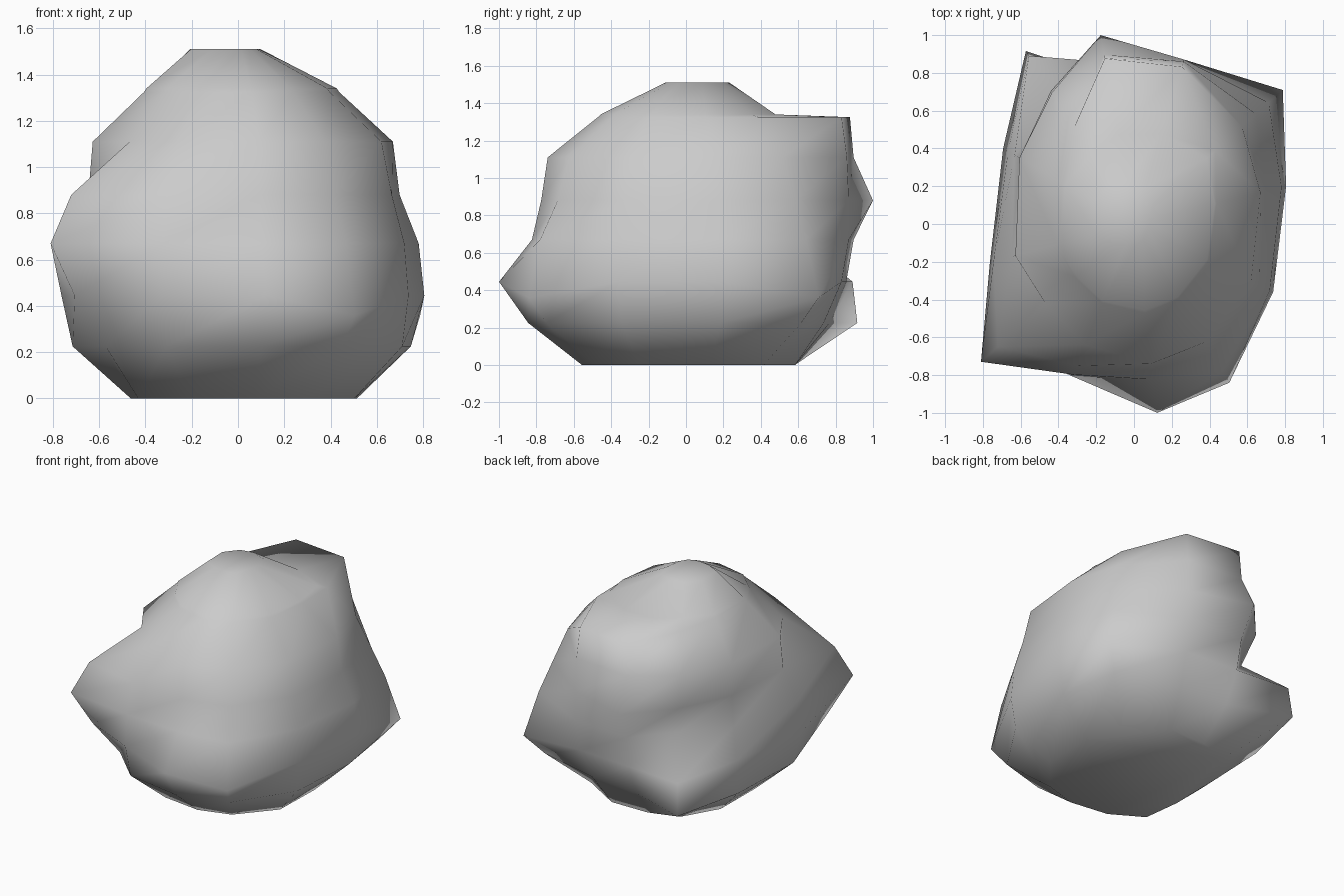
import bpy, bmesh, math

# Boulder: stacked irregular rings, one radius per compass direction
ANGLES = [14, 42, 73, 100, 122, 150, 195, 222, 248, 277, 301, 334]
RINGS = [
    (0.00, [.53, .62, .61, .59, .60, .53, .48, .58, .56, .56, .57, .56]),
    (0.225, [.77, .92, .77, .78, 1.08, .80, .74, .77, .83, .85, .87, .79]),
    (0.445, [.83, 1.06, .87, .87, 1.05, .77, .79, .95, .87, 1.007, .98, .82]),
    (0.67, [.805, .96, .91, .91, .73, .73, .77, 1.09, .86, .83, .91, .80]),
    (0.88, [.72, .87, .91, 1.015, .83, .70, .67, .97, .81, .78, .80, .74]),
    (1.11, [.69, .77, .90, .91, .82, .70, .65, .63, .69, .745, .73, .69]),
    (1.325, [.45, .58, .87, .89, .60, .44, .42, .42, .45, .475, .46, .44]),
    (1.34, [.44, .52, .50, .48, .43, .42, .41, .41, .44, .46, .45, .43]),
    (1.51, [.09, .13, .20, .235, .25, .24, .21, .15, .12, .11, .10, .09]),
]

bm = bmesh.new()
rings = []
for z, radii in RINGS:
    rings.append([bm.verts.new((r * math.cos(math.radians(a)),
                                r * math.sin(math.radians(a)), z))
                  for a, r in zip(ANGLES, radii)])

# Two corners of the widest ring sag a little
for i in (1, 10):
    rings[2][i].co.z = 0.36

# Skin between neighbouring rings
n = len(ANGLES)
for low, high in zip(rings, rings[1:]):
    for i in range(n):
        j = (i + 1) % n
        bm.faces.new((low[i], low[j], high[j], high[i]))

# Flat base and flat crown
bm.faces.new(rings[0][::-1])
bm.faces.new(rings[-1])
for f in bm.faces:
    f.smooth = True
bmesh.ops.recalc_face_normals(bm, faces=bm.faces)

mesh = bpy.data.meshes.new("boulder")
bm.to_mesh(mesh)
bm.free()
boulder = bpy.data.objects.new("boulder", mesh)
bpy.context.collection.objects.link(boulder)
